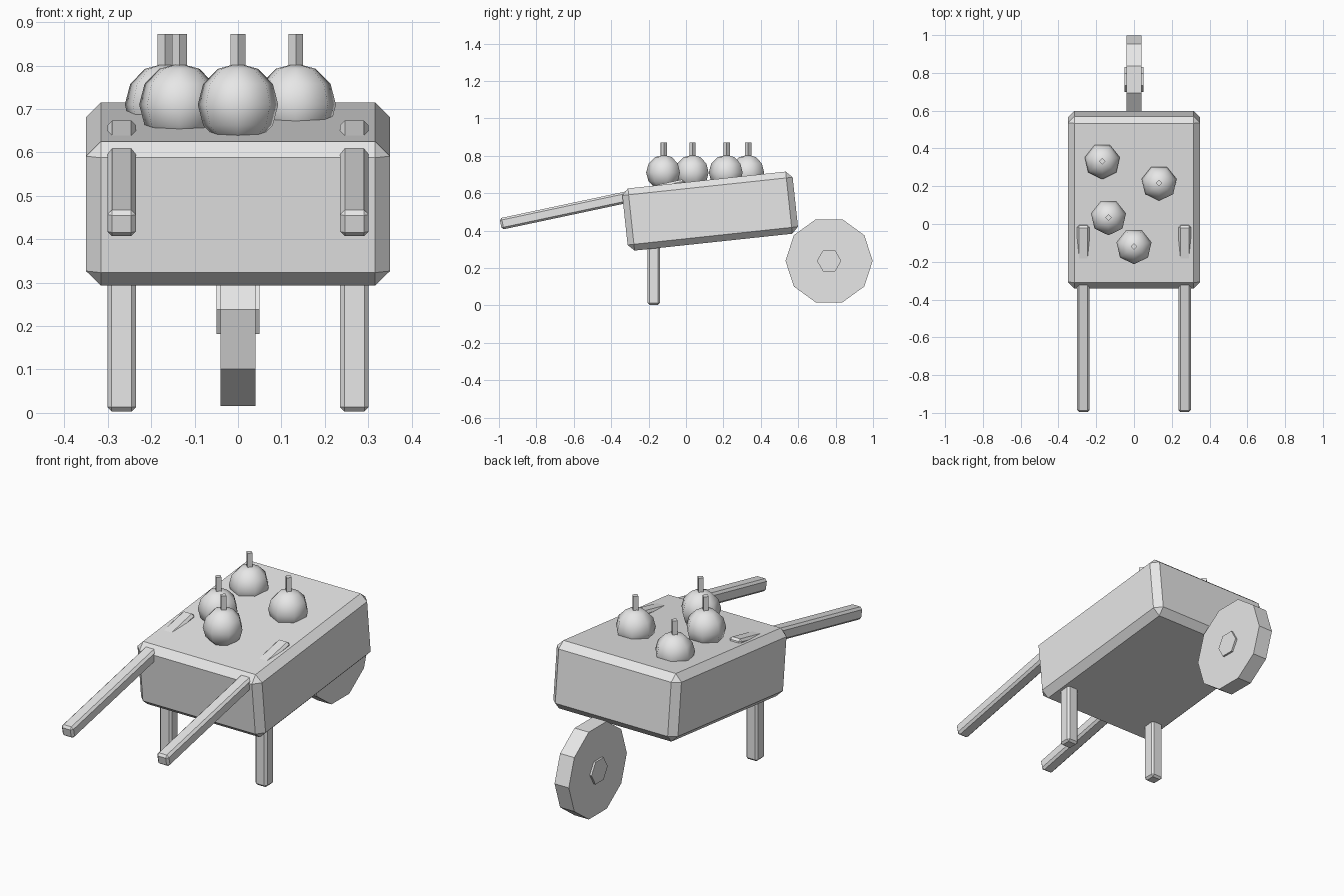
import bpy, bmesh, math
from mathutils import Matrix

if "Cube" in bpy.data.objects:
    bpy.data.objects.remove(bpy.data.objects["Cube"])

grey = bpy.data.materials.new("plain_grey")
grey.diffuse_color = (0.8, 0.8, 0.8, 1)
grey.use_nodes = True
grey.node_tree.nodes["Principled BSDF"].inputs["Base Color"].default_value = grey.diffuse_color


def finish(bm, name, matrix, smooth=False):
    bmesh.ops.recalc_face_normals(bm, faces=bm.faces)
    for f in bm.faces:
        f.smooth = smooth
    mesh = bpy.data.meshes.new(name)
    bm.to_mesh(mesh)
    bm.free()
    mesh.materials.append(grey)
    ob = bpy.data.objects.new(name, mesh)
    ob.matrix_world = matrix
    bpy.context.collection.objects.link(ob)
    return ob


def chamfered_box(name, size, centre, bevel, tilt=0):
    """Box with single-segment bevels, tilted about the x axis."""
    bm = bmesh.new()
    bmesh.ops.create_cube(bm, size=1)
    bmesh.ops.scale(bm, vec=size, verts=bm.verts)
    bmesh.ops.bevel(bm, geom=bm.edges[:], offset=bevel, segments=1,
                    profile=0.5, affect='EDGES')
    m = Matrix.Translation(centre) @ Matrix.Rotation(math.radians(tilt), 4, 'X')
    return finish(bm, name, m)


def lathe(name, profile, sides, phase, matrix, smooth=False):
    """Closed solid of revolution about z from (radius, height) points."""
    bm = bmesh.new()
    rings = []
    for r, z in profile:
        if r < 1e-6:
            rings.append([bm.verts.new((0, 0, z))] * sides)
        else:
            angles = [phase + math.tau * i / sides for i in range(sides)]
            rings.append([bm.verts.new((r * math.cos(a), r * math.sin(a), z))
                          for a in angles])
    for low, high in zip(rings, rings[1:]):
        for i in range(sides):
            j = (i + 1) % sides
            corners = dict.fromkeys((low[i], low[j], high[j], high[i]))
            bm.faces.new(list(corners))
    for ring in (rings[0], rings[-1]):
        if ring[0] is not ring[1]:
            bm.faces.new(ring)
    return finish(bm, name, matrix, smooth)


# Tilted load box
chamfered_box("cart_body", (0.70, 0.916, 0.334), (0, 0.129, 0.504), 0.034, 6.1)

# Legs and handles, one pair on each side
for side, x in (("left", -0.268), ("right", 0.268)):
    chamfered_box(side + "_leg", (0.066, 0.066, 0.45), (x, -0.172, 0.228), 0.01)
    chamfered_box(side + "_handle", (0.066, 1.01, 0.062),
                  (x, -0.497, 0.540), 0.011, 12)

# Wheel and hub, turned onto the x axis
axle = Matrix.Translation((0, 0.765, 0.238)) @ Matrix.Rotation(math.pi / 2, 4, 'Y')
lathe("wheel", [(0.233, -0.04), (0.233, 0.04)], 10, math.pi / 2, axle)
lathe("wheel_hub", [(0.065, -0.05), (0.065, 0.05)], 6, math.pi / 2, axle)

# Round produce with square stems
RINGS, RADIUS = 6, 0.095
ball = [(RADIUS * math.sin(math.pi * k / RINGS),
         -RADIUS * math.cos(math.pi * k / RINGS)) for k in range(RINGS + 1)]
for n, (x, y) in enumerate([(-0.168, 0.332), (0.133, 0.217),
                            (-0.135, 0.035), (0, -0.118)], 1):
    place = Matrix.Translation((x, y, 0.71))
    lathe(f"pumpkin_{n}", ball, 7, -math.pi / 2, place, smooth=True)
    lathe(f"pumpkin_stem_{n}", [(0.017, 0.05), (0.017, 0.162)], 4, 0, place)
